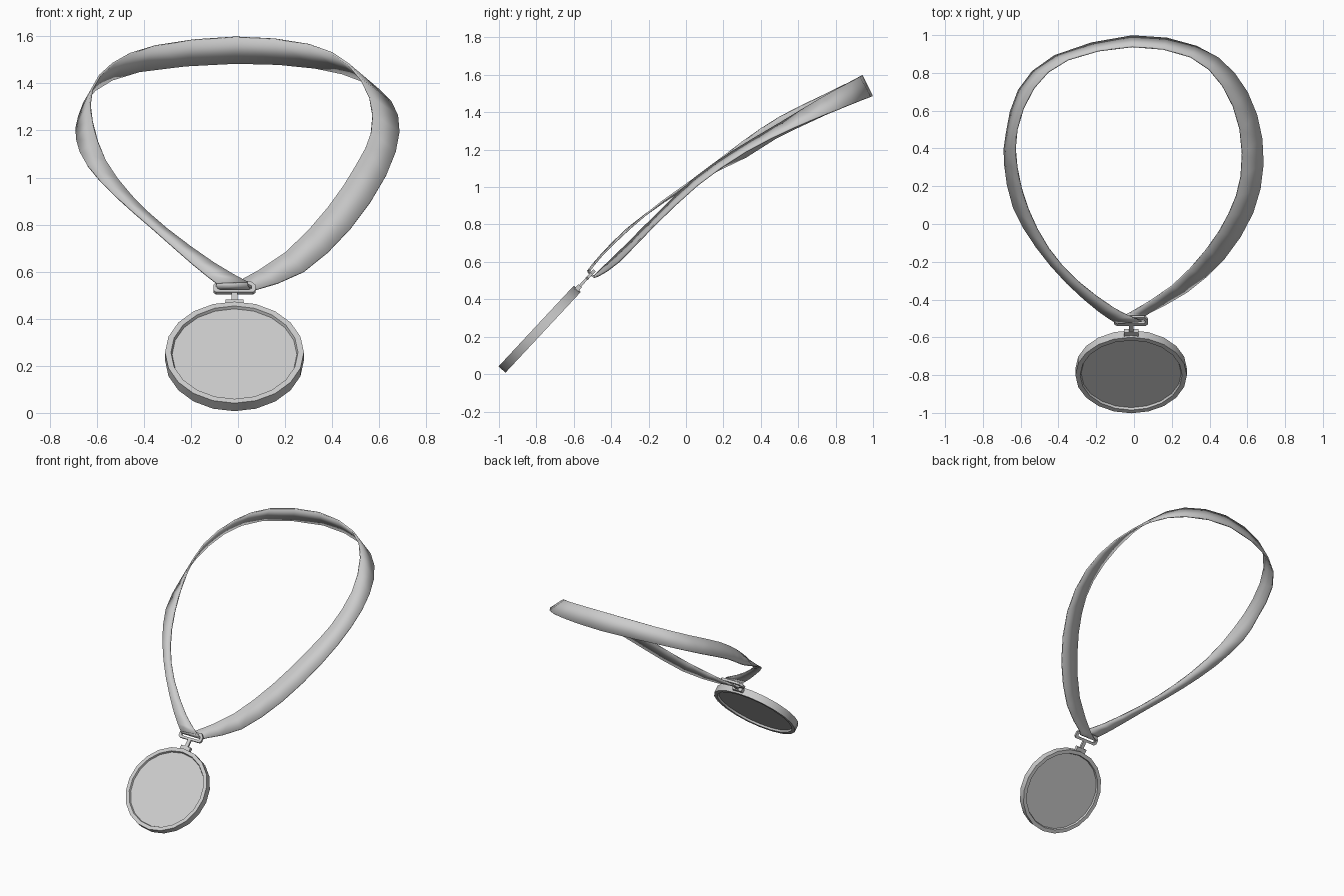
import bpy, bmesh, math
from mathutils import Vector, Matrix

if "Cube" in bpy.data.objects:
    bpy.data.objects.remove(bpy.data.objects["Cube"])

# Tilted frame of the medal: local x = sideways, y = up the disc, z = front normal
U, N = Vector((0, .682, .731)), Vector((0, -.731, .682))
FRAME = Matrix(((1, 0, 0, -.015), (0, U.y, N.y, -.7825), (0, U.z, N.z, .24), (0, 0, 0, 1)))


def make(name, verts, faces, matrix=Matrix(), smooth=None):
    me = bpy.data.meshes.new(name)
    me.from_pydata(verts, [], faces)
    bm = bmesh.new()
    bm.from_mesh(me)
    bmesh.ops.transform(bm, matrix=matrix, verts=bm.verts)
    bmesh.ops.recalc_face_normals(bm, faces=bm.faces)
    bm.to_mesh(me)
    bm.free()
    ob = bpy.data.objects.new(name, me)
    bpy.context.collection.objects.link(ob)
    if smooth:
        bpy.ops.object.select_all(action='DESELECT')
        bpy.context.view_layer.objects.active = ob
        ob.select_set(True)
        bpy.ops.object.shade_smooth_by_angle(angle=math.radians(smooth))
    return ob


def box(name, w, y0, y1, t):
    v = [(x, y, z) for x in (-w / 2, w / 2) for y in (y0, y1) for z in (-t / 2, t / 2)]
    f = [(0, 1, 3, 2), (4, 6, 7, 5), (0, 4, 5, 1), (2, 3, 7, 6), (0, 2, 6, 4), (1, 5, 7, 3)]
    return make(name, v, f, FRAME)


# Medal disc: revolved profile with a raised rim on both faces
SEG = 20
profile = [(.265, .012), (.27, .025), (.295, .025), (.295, -.025), (.27, -.025), (.265, -.012)]
verts = [(r * math.sin(2 * math.pi * i / SEG), r * math.cos(2 * math.pi * i / SEG), h)
         for r, h in profile for i in range(SEG)]
faces = [(k * SEG + i, k * SEG + (i + 1) % SEG, (k + 1) * SEG + (i + 1) % SEG, (k + 1) * SEG + i)
         for k in range(5) for i in range(SEG)]
faces += [tuple(range(SEG)), tuple(range(5 * SEG, 6 * SEG))]
make("medal_disc", verts, faces, FRAME, 30)

# Mount and stem joining the disc to the ring
box("mount", .075, .285, .318, .026)
box("stem", .025, .31, .374, .014)

# Flat ring: octagonal outline swept with a square section
outer = [(-.09, .378), (-.078, .366), (.078, .366), (.09, .378),
         (.09, .408), (.07, .43), (-.07, .43), (-.09, .408)]
inner = [(x * .8, .398 + (y - .398) * .5) for x, y in outer]
n = len(outer)
verts = [(x, y, z) for loop, z in ((outer, .008), (inner, .008), (inner, -.008), (outer, -.008))
         for x, y in loop]
faces = [(k * n + i, k * n + (i + 1) % n, (k + 1) % 4 * n + (i + 1) % n, (k + 1) % 4 * n + i)
         for k in range(4) for i in range(n)]
make("ring", verts, faces, FRAME)

# Ribbon: rows of inner edge and outer edge points, from the ring round the neck and back
rows = [
    (.04, -.515, .555, -.09, -.525, .55),
    (-.1, -.45, .635, -.19, -.46, .63),
    (-.3, -.3, .78, -.36, -.31, .78),
    (-.45, -.13, .92, -.52, -.12, .92),
    (-.56, .08, 1.07, -.64, .09, 1.05),
    (-.62, .3, 1.24, -.685, .32, 1.16),
    (-.62, .5, 1.375, -.675, .48, 1.26),
    (-.53, .72, 1.485, -.61, .71, 1.37),
    (-.35, .87, 1.56, -.42, .89, 1.45),
    (-.01, .94, 1.597, -.01, .995, 1.485),
    (.3, .885, 1.565, .33, .94, 1.465),
    (.47, .73, 1.48, .53, .8, 1.41),
    (.56, .5, 1.34, .65, .58, 1.32),
    (.565, .25, 1.19, .685, .32, 1.19),
    (.5, .05, 1.05, .63, .06, 1.01),
    (.38, -.14, .87, .48, -.18, .785),
    (.2, -.33, .68, .28, -.36, .6),
    (-.02, -.47, .545, .08, -.47, .525),
    (-.09, -.5, .525, .05, -.5, .525)]
rows.append(rows[0][3:] + rows[0][:3])


def spline(p, steps=2):
    out = []
    for i in range(len(p) - 1):
        a, b, c, d = p[max(i - 1, 0)], p[i], p[i + 1], p[min(i + 2, len(p) - 1)]
        for s in range(steps):
            t = s / steps
            out.append(b + .5 * t * (c - a + t * (2 * a - 5 * b + 4 * c - d + t * (3 * (b - c) + d - a))))
    return out + [p[-1]]


edge_a = spline([Vector(r[:3]) for r in rows])
edge_b = spline([Vector(r[3:]) for r in rows])
m = len(edge_a)
ribbon = make("ribbon", edge_a + edge_b, [(i, i + 1, m + i + 1, m + i) for i in range(m - 1)], smooth=40)
thick = ribbon.modifiers.new("thickness", 'SOLIDIFY')
thick.thickness, thick.offset = .009, 0
ribbon.modifiers.move(len(ribbon.modifiers) - 1, 0)
